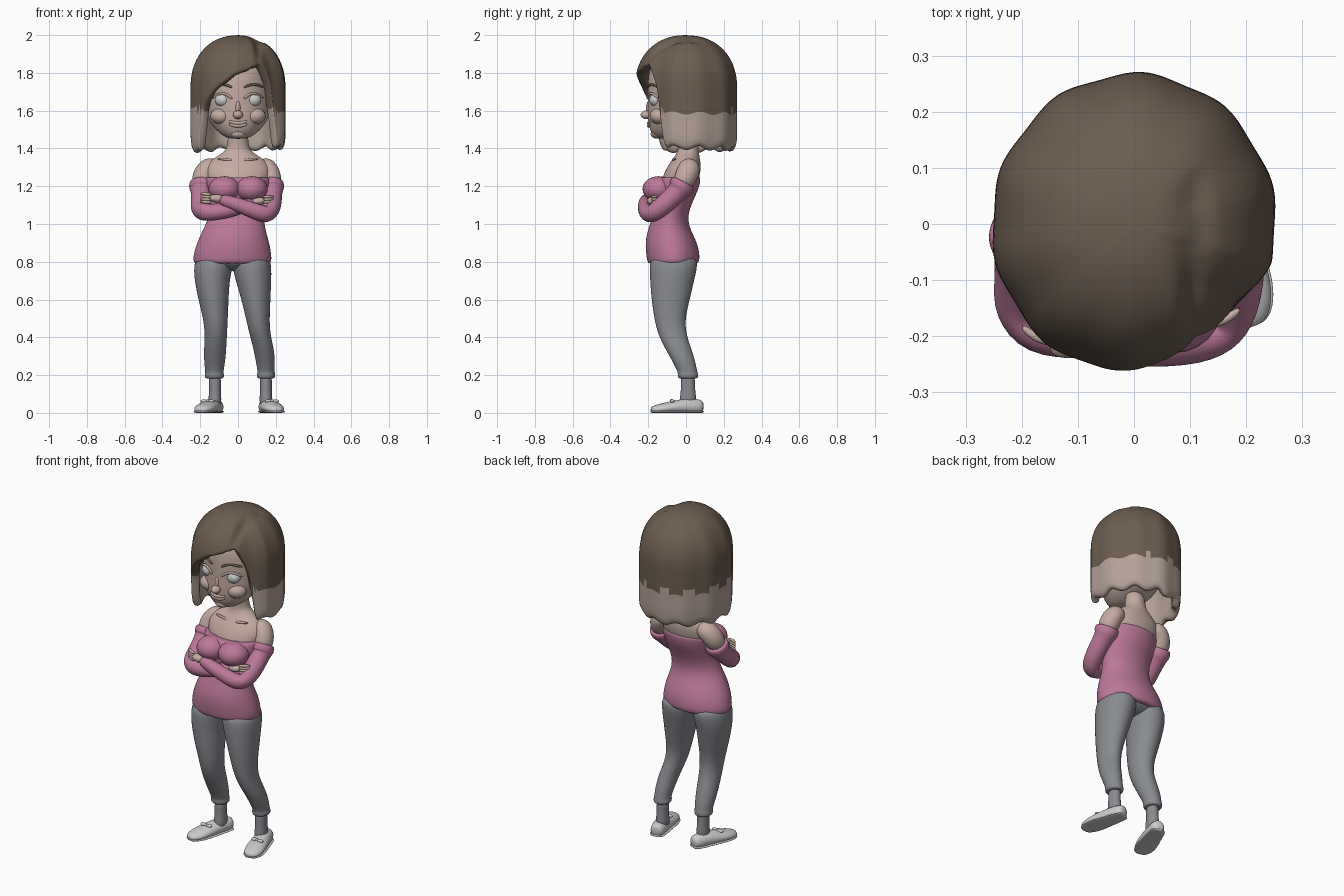
import bpy, bmesh
from math import sin, cos, pi, sqrt, exp, radians
from mathutils import Vector

if "Cube" in bpy.data.objects:
    bpy.data.objects.remove(bpy.data.objects["Cube"])


def material(name, col):
    m = bpy.data.materials.new(name)
    m.diffuse_color = (*col, 1)
    m.use_nodes = True
    m.node_tree.nodes["Principled BSDF"].inputs["Base Color"].default_value = m.diffuse_color
    return m


SKIN = material("skin", (0.55, 0.41, 0.36))
PINK = material("pink_knit", (0.50, 0.19, 0.32))
GREY = material("grey_cloth", (0.25, 0.26, 0.28))
BROWN = material("brown_hair", (0.15, 0.11, 0.08))
TIPS = material("light_tips", (0.45, 0.36, 0.31))


def finish(name, bm, mats, sub=2):
    bmesh.ops.recalc_face_normals(bm, faces=bm.faces)
    me = bpy.data.meshes.new(name)
    for f in bm.faces:
        f.smooth = True
    bm.to_mesh(me)
    bm.free()
    for m in mats:
        if m:
            me.materials.append(m)
    ob = bpy.data.objects.new(name, me)
    bpy.context.collection.objects.link(ob)
    if sub:
        s = ob.modifiers.new("smooth", 'SUBSURF')
        s.levels = s.render_levels = sub
    return ob


def tube(name, pts, mat, flat=False, seg=16, floor=False):
    """Loft elliptical rings (x, y, z, radius a, radius b); flat keeps rings level."""
    bm, rings, u = bmesh.new(), [], None
    P = [Vector(p[:3]) for p in pts]
    for i, p in enumerate(pts):
        a, b = p[3], p[-1]
        t = (P[min(i + 1, len(P) - 1)] - P[max(i - 1, 0)]).normalized()
        if flat:
            u, v = Vector((1, 0, 0)), Vector((0, 1, 0))
        else:
            if u is None:
                u = t.cross(Vector((0, 0, 1)) if abs(t.z) < 0.9 else Vector((0, 1, 0)))
            u = (u - t * u.dot(t)).normalized()
            v = u.cross(t)
        ring = []
        for k in range(seg):
            q = P[i] + u * a * cos(2 * pi * k / seg) + v * b * sin(2 * pi * k / seg)
            if floor:
                q.z = max(q.z, 0)
            ring.append(bm.verts.new(q))
        rings.append(ring)
    for r0, r1 in zip(rings, rings[1:]):
        for k in range(seg):
            n = (k + 1) % seg
            bm.faces.new((r0[k], r0[n], r1[n], r1[k]))
    bm.faces.new(rings[0])
    bm.faces.new(rings[-1])
    return finish(name, bm, [mat])


def ball(name, c, r, mat):
    bm = bmesh.new()
    bmesh.ops.create_uvsphere(bm, u_segments=24, v_segments=16, radius=1)
    for v in bm.verts:
        v.co = Vector(c) + Vector([v.co[i] * r[i] for i in range(3)])
    return finish(name, bm, [mat], 0)


def interp(table, x):
    for (x0, y0), (x1, y1) in zip(table, table[1:]):
        if x0 <= x <= x1:
            return y0 + (y1 - y0) * (x - x0) / (x1 - x0)
    return table[-1][1]


# Hair: dome shell whose lower edge rises over the face into a side-swept fringe
EDGE = [(-180, 1.39), (-60, 1.38), (-55, 1.44), (-50, 1.58), (-43, 1.64), (-29, 1.71), (-5, 1.79),
        (15, 1.82), (30, 1.87), (40, 1.81), (50, 1.72), (56, 1.55), (61, 1.40), (180, 1.39)]
bm, N, M = bmesh.new(), 120, 20
crown = bm.verts.new((0, 0, 2.0))
cols = []
for i in range(N):
    deg = -180 + 360 * i / N
    a = radians(deg)
    low = interp(EDGE, deg)
    if abs(deg) > 61:
        low += 0.012 * sin(11 * a)
    col = []
    for j in range(1, M + 1):
        z = 2 - (2 - low) * (j / M) ** 1.7
        r = (1 - (max(z - 1.72, 0) / 0.28) ** 2.2) ** 0.4545
        r *= 1 + 0.013 * cos(10 * a + 0.6) * r - 0.6 * max(1.45 - z, 0)
        if 28 < deg < 75:
            r *= 1 - 0.09 * sin(pi * (deg - 28) / 47)
        x, y = 0.253 * r * sin(a), -0.268 * r * cos(a)
        if y < 0.1 and z > 1.8:
            z -= 0.022 * exp(-((x - 0.105) / 0.018) ** 2) * min(1, (0.1 - y) / 0.06)
        col.append(bm.verts.new((x, y, z)))
    cols.append(col)
for i in range(N):
    c0, c1 = cols[i], cols[(i + 1) % N]
    bm.faces.new((crown, c0[0], c1[0]))
    for j in range(M - 1):
        f = bm.faces.new((c0[j], c0[j + 1], c1[j + 1], c1[j]))
        f.material_index = int(f.calc_center_median().z < 1.6)
hair = finish("hair", bm, [BROWN, TIPS], 0)
sol = hair.modifiers.new("thickness", 'SOLIDIFY')
sol.thickness, sol.offset = 0.045, -1
s = hair.modifiers.new("smooth", 'SUBSURF')
s.levels = s.render_levels = 1

# Head and facial features
tube("head", [(0, -.105, 1.45, .045, .05), (0, -.09, 1.472, .09, .09), (0, -.05, 1.52, .14, .15),
              (0, -.03, 1.58, .17, .175), (0, -.01, 1.65, .18, .193), (0, 0, 1.73, .187, .205),
              (0, 0, 1.82, .18, .2), (0, 0, 1.9, .13, .15), (0, 0, 1.94, .06, .08)], SKIN, True, 24)
ball("nose", (0, -.208, 1.578), (.026, .032, .023), SKIN)
ball("nose_bridge", (0, -.192, 1.615), (.014, .02, .04), SKIN)
ball("chin", (0, -.155, 1.478), (.04, .032, .026), SKIN)
for lip, z in (("upper_lip", 1.533), ("lower_lip", 1.519)):
    tube(lip, [(x, -.2 + 1.8 * x * x + .003, z + 5 * x * x, .004 + .007 * (1 - (x / .056) ** 2))
               for x in (-.05, -.03, -.01, .01, .03, .05)], SKIN, seg=8)
for s, side in ((-1, "left"), (1, "right")):
    ball(side + "_cheek", (s * .088, -.14, 1.572), (.058, .052, .045), SKIN)
    ball(side + "_eye", (s * .08, -.16, 1.657), (.043, .034, .036), None)
    arc = [(-.05, 0), (-.03, .022), (0, .034), (.03, .026), (.055, .006)]
    face_y = lambda x, ry: -ry * sqrt(1 - (x / .19) ** 2)
    tube(side + "_eyelid", [(s * (.08 + d), face_y(.08 + d, .205) - .002, 1.66 + h, .007)
                            for d, h in arc], SKIN, seg=8)
    tube(side + "_eyebrow", [(s * (.08 + d), face_y(.08 + d, .206), 1.72 + .6 * h, .007)
                             for d, h in arc], BROWN, seg=8)

# Neck, shoulders and chest
tube("neck_and_shoulders", [(0, -.045, 1.18, .15, .1), (0, -.02, 1.27, .178, .1), (0, -.005, 1.32, .17, .085),
                            (0, .005, 1.355, .12, .068), (0, .012, 1.385, .068, .057),
                            (0, .012, 1.42, .056, .054), (0, 0, 1.5, .055, .055)], SKIN, True)
tube("sweater_body", [(-.03, -.068, .788, .19, .12), (-.03, -.068, .795, .208, .137), (-.03, -.068, .83, .21, .143),
                      (-.026, -.078, .9, .194, .14), (-.02, -.09, .97, .166, .113), (-.01, -.085, 1.03, .148, .094),
                      (0, -.07, 1.1, .15, .096), (0, -.058, 1.18, .165, .125), (0, -.043, 1.235, .175, .122),
                      (0, -.04, 1.25, .172, .115), (0, -.04, 1.245, .15, .1)], PINK, True, 24)
for s, side in ((-1, "left"), (1, "right")):
    ball(side + "_bust", (s * .072, -.145, 1.185), (.085, .085, .068), PINK)
    tube(side + "_collarbone", [(s * .02, -.066, 1.335, .007), (s * .06, -.07, 1.343, .008),
                                (s * .11, -.055, 1.345, .006)], SKIN, seg=8)

# Folded arms: bare shoulder, cuffed off-shoulder sleeve and hand
FOREARM = {
    1: [(.17, -.165, 1.06, .05), (.145, -.2, 1.045, .047), (.06, -.215, 1.08, .043),
        (-.04, -.217, 1.115, .036), (-.1, -.212, 1.132, .03)],
    -1: [(-.205, -.15, 1.07, .05), (-.18, -.193, 1.06, .048), (-.08, -.2, 1.065, .043),
         (.02, -.188, 1.09, .036), (.09, -.18, 1.118, .03)]}
for s, side in ((-1, "left"), (1, "right")):
    o = .015 if s < 0 else 0
    tube(side + "_shoulder", [(s * .1, .02, 1.305, .04), (s * .15, .02, 1.305, .06), (s * (.172 + o), .005, 1.26, .061),
                              (s * (.18 + o), -.03, 1.19, .054)], SKIN)
    tube(side + "_sleeve", [(s * (.176 + o), -.012, 1.225, .055), (s * (.176 + o), -.015, 1.22, .068),
                            (s * (.178 + o), -.03, 1.185, .069), (s * (.179 + o), -.036, 1.178, .056),
                            (s * (.18 + o), -.1, 1.115, .054)] + FOREARM[s], PINK)
    w = Vector(FOREARM[s][-1][:3])
    d = -s
    tube(side + "_hand", [(w.x - d * .02, w.y, w.z, .024), (w.x + d * .02, w.y, w.z + .004, .03, .022),
                          (w.x + d * .05, w.y + .006, w.z + .006, .028, .018)], SKIN)
    for k in range(4):
        z = w.z - .018 + .014 * k
        tube(f"{side}_finger_{k + 1}", [(w.x + d * .04, w.y, z, .009), (w.x + d * .075, w.y + .008, z + .003, .009),
                                        (w.x + d * .1, w.y + .03, z + .004, .007)], SKIN, seg=8)

# Trousers: z, outer-left x, inner-left x, inner-right x, outer-right x, front y, back y
LEG = [(.84, -.22, -.03, -.03, .165, -.185, .06), (.77, -.235, -.028, -.03, .178, -.193, .06),
       (.7, -.23, -.045, -.012, .176, -.19, .043), (.6, -.21, -.05, .018, .172, -.183, .02),
       (.5, -.184, -.054, .042, .167, -.168, -.005), (.42, -.175, -.058, .06, .17, -.15, .0),
       (.34, -.18, -.062, .082, .19, -.11, .028), (.27, -.18, -.068, .095, .196, -.07, .05),
       (.215, -.172, -.078, .105, .193, -.042, .06), (.205, -.176, -.074, .1, .197, -.045, .064),
       (.185, -.176, -.074, .1, .197, -.042, .064), (.18, -.16, -.09, .115, .18, -.03, .05)]
for side, i in (("left", 1), ("right", 3)):
    tube(side + "_trouser_leg", [((q[i] + q[i + 1]) / 2, (q[5] + q[6]) / 2, q[0],
                                  (q[i + 1] - q[i]) / 1.96, (q[6] - q[5]) / 1.96) for q in LEG], GREY, True)
ball("trouser_seat", (-.03, -.065, .82), (.17, .118, .07), GREY)

# Ankles and slip-on shoes with bows
SHOE = [(0, .03, .025, .03), (.02, .032, .042, .042), (.09, .034, .047, .044), (.15, .03, .054, .036),
        (.21, .024, .057, .03), (.255, .018, .046, .024), (.28, .014, .022, .015)]
for side, ax, heel, toe in (("left", -.122, (-.105, .09), (-.2, -.185)), ("right", .148, (.14, .09), (.208, -.185))):
    tube(side + "_ankle", [(ax, .01, .22, .034, .04), (ax, .01, .13, .031, .037), (ax, .012, .09, .034, .043),
                           (ax, .005, .03, .036, .048)], GREY, True)
    h, t = Vector((*heel, 0)), Vector((*toe, 0))
    at = lambda q: h + (t - h) * q / .28
    tube(side + "_shoe", [(at(q).x, at(q).y, c, a, b) for q, c, a, b in SHOE], None, floor=True)
    tube(side + "_sole", [(at(q).x, at(q).y, .006, a + .004, .008) for q, c, a, b in SHOE], None, floor=True)
    p = at(.165)
    for k in (-1, 1):
        ball(f"{side}_bow_{'inner' if k < 0 else 'outer'}", (p.x + k * .018, p.y, .062), (.02, .012, .009), None)
    ball(side + "_bow_knot", (p.x, p.y - .004, .064), (.008, .01, .009), None)
